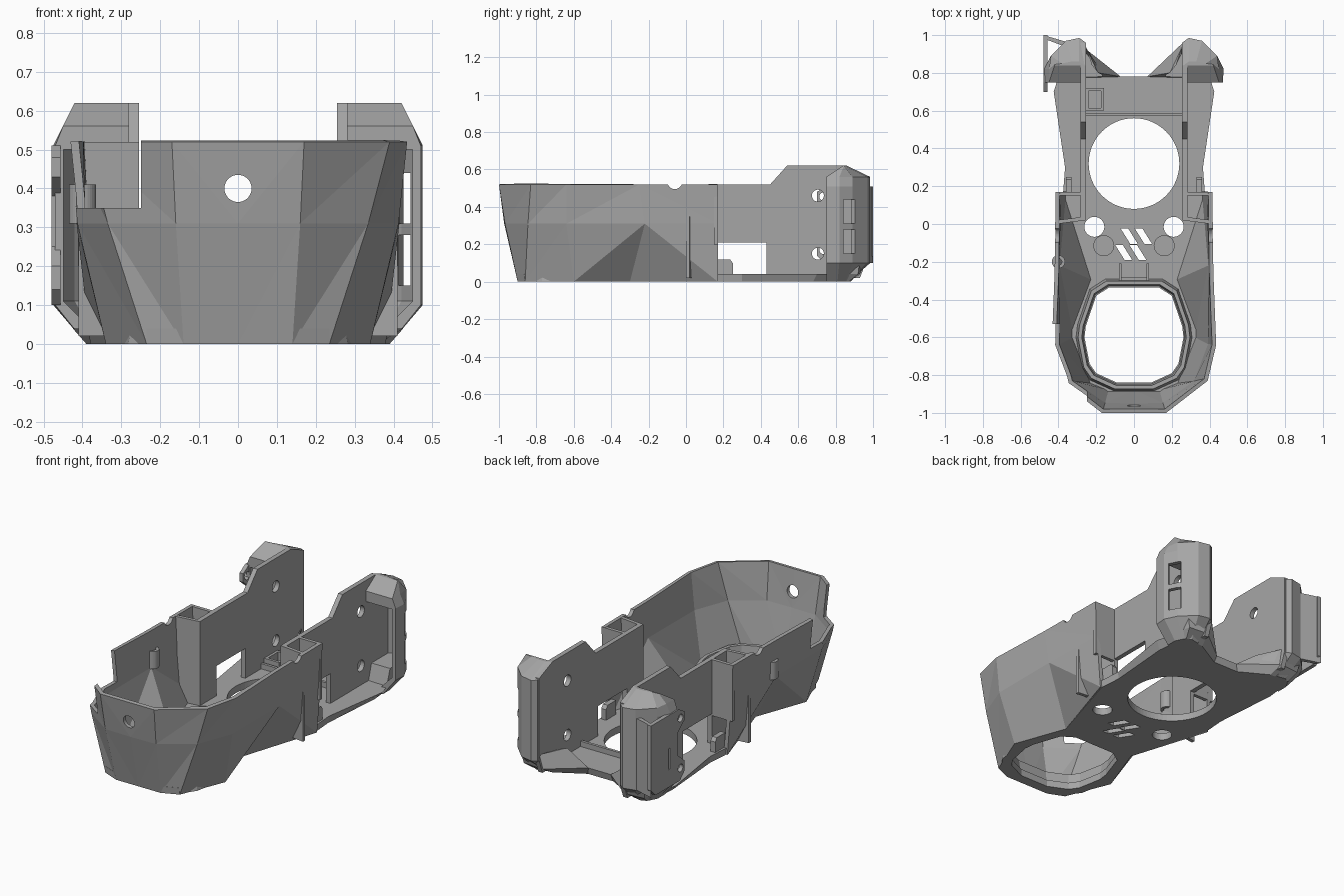
import bpy, bmesh, math
from mathutils import Vector, Matrix

if "Cube" in bpy.data.objects:
    bpy.data.objects.remove(bpy.data.objects["Cube"], do_unlink=True)

grey = bpy.data.materials.new("plain grey")
grey.use_nodes = True
COLOR = (0.38, 0.38, 0.38, 1)
grey.diffuse_color = COLOR
grey.node_tree.nodes["Principled BSDF"].inputs["Base Color"].default_value = COLOR


def finish(name, bm, fix=True):
    if fix:
        bmesh.ops.recalc_face_normals(bm, faces=bm.faces)
    mesh = bpy.data.meshes.new(name)
    bm.to_mesh(mesh)
    bm.free()
    mesh.materials.append(grey)
    obj = bpy.data.objects.new(name, mesh)
    bpy.context.collection.objects.link(obj)
    return obj


def apply_mods(obj):
    bpy.context.view_layer.update()
    dg = bpy.context.evaluated_depsgraph_get()
    mesh = bpy.data.meshes.new_from_object(obj.evaluated_get(dg))
    obj.modifiers.clear()
    obj.data = mesh


def cut(obj, *cutters):
    for c in cutters:
        c.hide_render = True
        mod = obj.modifiers.new("cut", 'BOOLEAN')
        mod.operation, mod.solver, mod.object = 'DIFFERENCE', 'EXACT', c
    apply_mods(obj)
    for c in cutters:
        bpy.data.objects.remove(c, do_unlink=True)
    return obj


def box(name, x0, x1, y0, y1, z0, z1):
    bm = bmesh.new()
    bmesh.ops.create_cube(bm, size=1)
    for v in bm.verts:
        v.co = ((x0 + x1) / 2 + v.co.x * abs(x1 - x0),
                (y0 + y1) / 2 + v.co.y * abs(y1 - y0),
                (z0 + z1) / 2 + v.co.z * abs(z1 - z0))
    return finish(name, bm)


def cyl(name, centre, r, length, axis='Z', sides=32):
    bm = bmesh.new()
    bmesh.ops.create_cone(bm, cap_ends=True, segments=sides, radius1=r, radius2=r, depth=length)
    rot = {'X': Matrix.Rotation(math.pi / 2, 4, 'Y'), 'Y': Matrix.Rotation(math.pi / 2, 4, 'X'),
           'Z': Matrix()}[axis]
    bm.transform(Matrix.Translation(centre) @ rot)
    return finish(name, bm)


def loft(name, rings):
    """Closed solid through matching rings of 3D points."""
    bm = bmesh.new()
    loops = [[bm.verts.new(p) for p in ring] for ring in rings]
    n = len(loops[0])
    for a, b in zip(loops, loops[1:]):
        for i in range(n):
            j = (i + 1) % n
            bm.faces.new((a[i], a[j], b[j], b[i]))
    bm.faces.new(loops[0])
    bm.faces.new(loops[-1])
    return finish(name, bm)


def prism(name, pts, z0, z1):
    return loft(name, [[(x, y, z) for x, y in pts] for z in (z0, z1)])


def side_plate(name, x0, x1, pts):
    return loft(name, [[(x, y, z) for y, z in pts] for x in (x0, x1)])


def both(pts):
    return pts + [(-x, y) for x, y in reversed(pts)]


def scaled(pts, k, cy):
    return [(x * k, cy + (y - cy) * k) for x, y in pts]


# Faceted front hull, one half mirrored onto the other
rows = [
    (0.0, [(0, -.9), (.14, -.9), (.235, -.86), (.34, -.6), (.23, -.3), (.38, .17)]),
    (.31, [(0, -.972), (.16, -.968), (.335, -.845), (.413, -.64), (.415, -.22), (.405, .17)]),
    (.52, [(0, -1), (.17, -1), (.39, -.83), (.435, -.64), (.42, -.25), (.415, .17)]),
]
bm = bmesh.new()
for s in (1, -1):
    grid = [[bm.verts.new((s * x, y, z)) for x, y in pts] for z, pts in rows]
    for lo, hi in zip(grid, grid[1:]):
        for i in range(len(lo) - 1):
            a, b, c, d = lo[i], lo[i + 1], hi[i + 1], hi[i]
            tris = [(a, b, d), (b, c, d)] if i == 4 else [(a, b, c), (a, c, d)]
            for t in tris:
                bm.faces.new(t if s > 0 else t[::-1])
bmesh.ops.remove_doubles(bm, verts=bm.verts, dist=1e-5)
hull = finish("front_hull", bm, fix=False)
solid = hull.modifiers.new("thickness", 'SOLIDIFY')
solid.thickness, solid.offset = .022, -1
apply_mods(hull)
cut(hull, box("corner_cut", -.6, -.25, -1.1, -.53, .35, .7),
    cyl("front_hole_cut", (0, -1, .4), .035, .3, 'Y'),
    cyl("rim_notch_cut", (0, -.06, .535), .04, 1.2, 'X'))

# Floor, narrower underneath, with all its openings
under = both([(.14, -.9), (.235, -.86), (.34, -.6), (.23, -.3), (.37, .17), (.36, .3),
              (.39, .68), (.38, .77), (.08, .77)])
upper = both([(.14, -.905), (.235, -.865), (.345, -.6), (.235, -.3), (.375, .17), (.365, .3),
              (.425, .7), (.4, .78), (.08, .78)])
floor = loft("floor", [[(x, y, 0) for x, y in under], [(x, y, .04) for x, y in upper]])
front_opening = both([(.09, -.84), (.2, -.79), (.235, -.74), (.262, -.6), (.255, -.54),
                      (.2, -.38), (.13, -.335)])
cutters = [prism("front_opening_cut", front_opening, -.1, .2),
           cyl("round_opening_cut", (0, .32, 0), .24, .4, sides=64)]
for s in (1, -1):
    cutters += [cyl("screw_hole_cut", (s * .21, -.015, 0), .053, .3),
                cyl("disc_recess_cut", (s * .16, -.115, .04), .053, .02)]
for cx, cy in [(-.025, -.065), (.05, -.065), (-.055, -.15), (.02, -.15)]:
    cutters.append(prism("vent_cut", [(cx - .045, cy + .04), (cx - .005, cy + .04),
                                      (cx + .045, cy - .04), (cx + .005, cy - .04)], -.1, .2))
cut(floor, *cutters)

# Sloped collar around the front opening
collar = loft("front_collar",
              [[(x, y, 0) for x, y in scaled(front_opening, 1.2, -.585)],
               [(x, y, .1) for x, y in scaled(front_opening, 1.13, -.585)]])
cut(collar, loft("collar_cut",
                 [[(x, y, -.01) for x, y in scaled(front_opening, 1.0, -.585)],
                  [(x, y, .11) for x, y in scaled(front_opening, 1.06, -.585)]]))

# Small ribs and frames on the floor
for s in (1, -1):
    box("step_rib", s * .065, s * .08, -.3, -.21, .03, .09)
box("step_plate", -.07, .07, -.3, -.28, .03, .08)
box("rear_rib", -.26, .26, .572, .588, .03, .07)
cut(box("square_frame", -.26, -.16, .6, .72, .03, .09),
    box("frame_cut", -.24, -.175, .615, .705, .035, .2))

# Side arms: tall plates, pockets, clips, rear ears
for s, side in ((1, "left"), (-1, "right")):
    arm = side_plate(side + "_arm", s * .255, s * .282,
                     [(.02, .02), (.93, .02), (.96, .1), (.96, .57), (.84, .62),
                      (.54, .62), (.45, .52), (.02, .52)])
    cut(arm, box("window_cut", s * .2, s * .4, .17, .43, .04, .21),
        *[cyl("arm_hole_cut", (s * .27, .705, z), .032, .2, 'X') for z in (.15, .46)])

    # pocket walls tying the arm to the hull
    box(side + "_pocket_back", s * .26, s * .412, .15, .17, .2, .52)
    prism(side + "_pocket_front", [(s * .255, .02), (s * .41, .0), (s * .41, .02), (s * .255, .04)],
          .02, .52)
    side_plate(side + "_clip", s * .33, s * .36,
               [(.16, .03), (.25, .03), (.25, .1), (.235, .12), (.16, .12)])

    # hollow ear, open toward the front
    def ear_ring(z, pts):
        return [(s * x, y, z) for x, y in pts]
    plan = [(.262, .75), (.262, .965), (.29, .985), (.36, .97), (.44, .89), (.475, .82), (.47, .75)]
    low = [(.262, .75), (.262, .84), (.28, .87), (.33, .88), (.37, .85), (.39, .81), (.39, .75)]
    top = [(.262, .84), (.262, .84), (.29, .86), (.33, .86), (.38, .85), (.42, .845), (.42, .84)]
    ear = loft(side + "_ear", [ear_ring(0, low), ear_ring(.1, plan), ear_ring(.51, plan),
                               ear_ring(.56, [(min(x, .45), y) for x, y in plan]),
                               ear_ring(.62, top)])
    hollow = [(.283, .7), (.283, .95), (.3, .96), (.35, .945), (.42, .875), (.45, .815), (.447, .7)]
    small = [(min(x, .38), min(y, .86)) for x, y in hollow]
    ear_cuts = [loft("ear_cut", [ear_ring(.04, small), ear_ring(.11, hollow), ear_ring(.5, hollow)])]
    if s > 0:
        for z0 in (.15, .31):
            ear_cuts.append(prism("slot_cut", [(.40, .86), (.43, .82), (.52, .88), (.46, .96)],
                                  z0, z0 + .13))
    cut(ear, *ear_cuts)

    # sloped gusset running from the floor edge up to the ear
    gusset = loft(side + "_gusset",
                  [ear_ring(0, [(.08, .77), (.37, .77), (.36, .87), (.24, .86)]),
                   ear_ring(.04, [(.07, .78), (.4, .77), (.38, .92), (.26, .93)]),
                   ear_ring(.13, [(.19, .8), (.4, .8), (.4, .93), (.27, .97)])])
    cut(gusset, loft("gusset_cut",
                     [ear_ring(.05, [(.16, .79), (.26, .7), (.26, .9), (.25, .9)]),
                      ear_ring(.2, [(.2, .79), (.26, .7), (.26, .95), (.25, .95)])]))

# Extra fin on the right ear, with two drilled lugs
fin = side_plate("right_fin", -.48, -.457,
                 [(.78, .1), (.96, .1), (1, .14), (1, .51), (.78, .51), (.75, .51), (.7, .48),
                  (.7, .43), (.76, .38), (.76, .25), (.7, .2), (.7, .14), (.74, .1)])
cut(fin, *[cyl("lug_hole_cut", (-.47, .735, z), .022, .1, 'X') for z in (.17, .455)],
    box("fin_slot_cut", -.5, -.4, .83, .845, .2, .32))
prism("right_fin_web", [(-.48, 1), (-.36, .965), (-.38, .945), (-.46, .975)], .1, .51)

# Small round boss on the right hull wall
cut(cyl("hull_boss", (-.4, -.2, .36), .035, .1), cyl("boss_cut", (-.4, -.2, .36), .018, .2))
